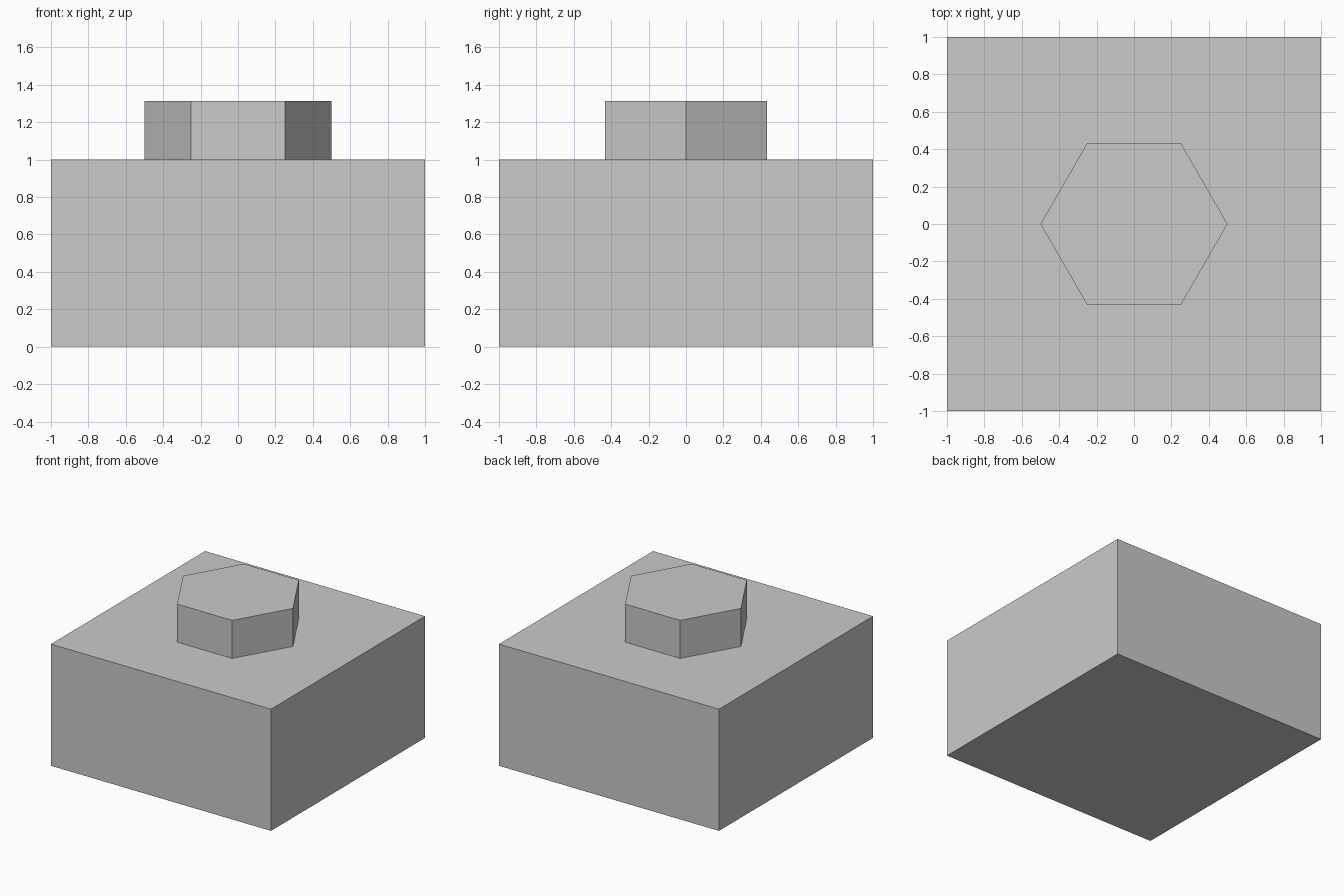
import bpy

default_cube = bpy.data.objects.get("Cube")
if default_cube:
    bpy.data.objects.remove(default_cube, do_unlink=True)

GREY = (0.59, 0.59, 0.59, 1.0)
BASE_HEIGHT = 1.0
STUD_HEIGHT = 0.3125

# One plain grey for the whole model
grey = bpy.data.materials.new("plain grey")
grey.use_nodes = True
grey.diffuse_color = GREY
grey.node_tree.nodes["Principled BSDF"].inputs["Base Color"].default_value = GREY


def finish(name):
    obj = bpy.context.object
    obj.name = name
    bpy.ops.object.transform_apply(location=False, rotation=True, scale=True)
    obj.data.materials.append(grey)
    return obj


# Square base block
bpy.ops.mesh.primitive_cube_add(size=2, location=(0, 0, BASE_HEIGHT / 2))
bpy.context.object.scale.z = BASE_HEIGHT / 2
finish("base_block")

# Six-sided stud on top, with corners pointing left and right
bpy.ops.mesh.primitive_cylinder_add(
    vertices=6, radius=0.5, depth=STUD_HEIGHT,
    location=(0, 0, BASE_HEIGHT + STUD_HEIGHT / 2),
    rotation=(0, 0, 3.14159265 / 2))
finish("hexagonal_stud")
